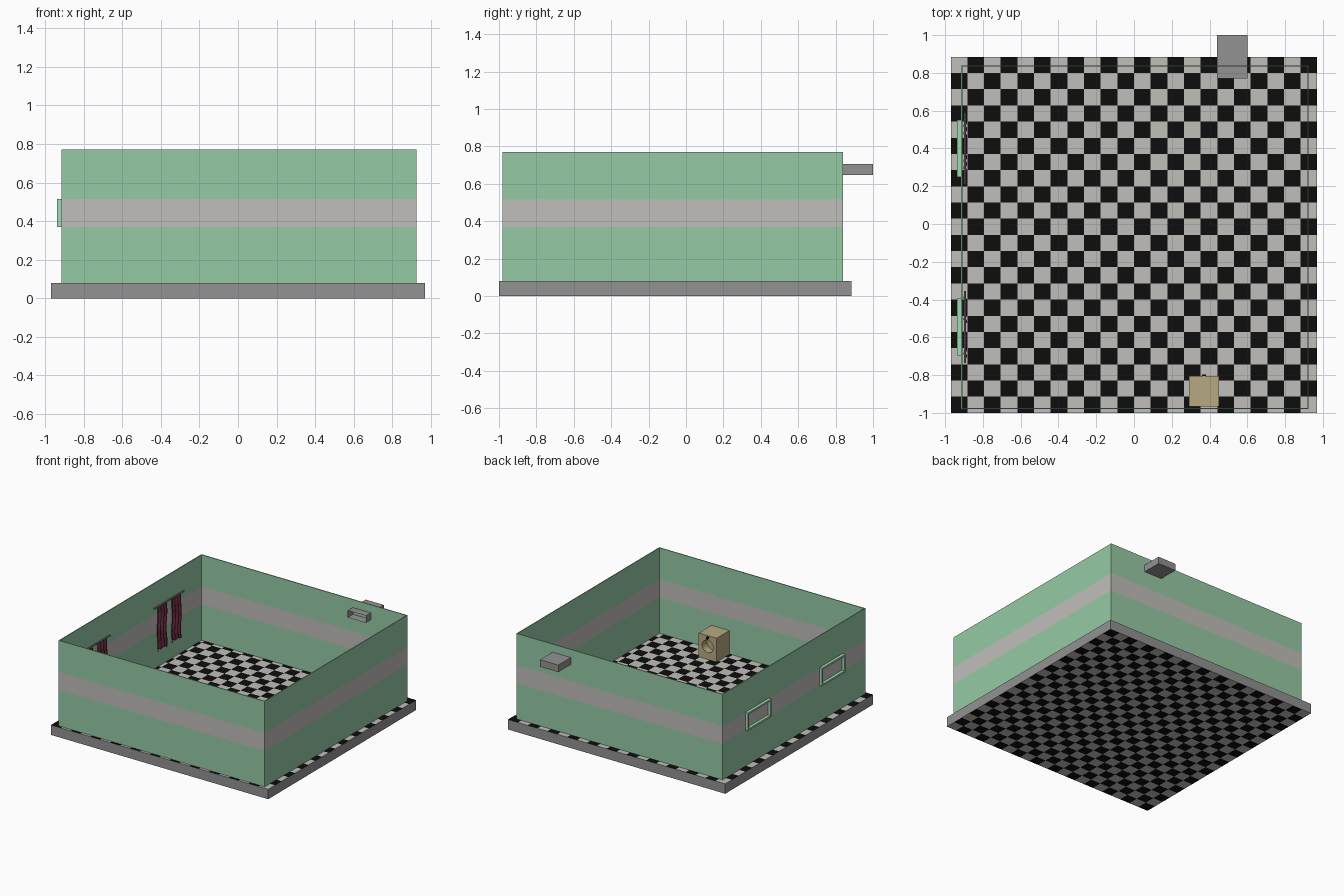
import bpy, bmesh, math
from mathutils import Matrix, Vector

cube = bpy.data.objects.get("Cube")
if cube:
    bpy.data.objects.remove(cube, do_unlink=True)


def material(name, rgb):
    m = bpy.data.materials.new(name)
    m.use_nodes = True
    m.diffuse_color = (*rgb, 1)
    m.node_tree.nodes["Principled BSDF"].inputs["Base Color"].default_value = (*rgb, 1)
    return m


GREEN = material("mint green", (0.305, 0.59, 0.376))
STRIPE = material("light grey", (0.533, 0.521, 0.497))
GREY = material("mid grey", (0.292, 0.288, 0.288))
BLACK = material("tile black", (0.004, 0.004, 0.004))
BEIGE = material("beige", (0.468, 0.402, 0.223))
RED = material("dark red", (0.14, 0.023, 0.048))
FRAME = material("pale mint", (0.35, 0.71, 0.45))


def finish(name, bm, *mats):
    me = bpy.data.meshes.new(name)
    bmesh.ops.recalc_face_normals(bm, faces=bm.faces)
    bm.to_mesh(me)
    bm.free()
    for m in mats:
        me.materials.append(m)
    ob = bpy.data.objects.new(name, me)
    bpy.context.collection.objects.link(ob)
    return ob


def add_box(bm, lo, hi):
    lo, hi = Vector(lo), Vector(hi)
    mat = Matrix.Translation((lo + hi) / 2) @ Matrix.Diagonal((*(hi - lo), 1))
    return bmesh.ops.create_cube(bm, size=1, matrix=mat)["verts"]


def box(name, lo, hi, mat):
    bm = bmesh.new()
    add_box(bm, lo, hi)
    return finish(name, bm, mat)


def cylinder(name, centre, radius, depth, mat, axis='Y', sides=24):
    bm = bmesh.new()
    rot = Matrix.Rotation(math.pi / 2, 4, 'X')
    bmesh.ops.create_cone(bm, cap_ends=True, segments=sides, radius1=radius,
                          radius2=radius, depth=depth,
                          matrix=Matrix.Translation(centre) @ rot)
    return finish(name, bm, mat)


# Floor slab, tiled above and below by cell parity
X0, X1, Y0, Y1, FLOOR = -0.97, 0.97, -1.0, 0.885, 0.08
CELLS = 22
bm = bmesh.new()
add_box(bm, (X0, Y0, 0), (X1, Y1, FLOOR))
for k in range(1, CELLS):
    for axis, a, b in ((0, X0, X1), (1, Y0, Y1)):
        co, no = Vector(), Vector()
        co[axis] = a + (b - a) * k / CELLS
        no[axis] = 1
        bmesh.ops.bisect_plane(bm, geom=bm.verts[:] + bm.edges[:] + bm.faces[:],
                               plane_co=co, plane_no=no)
for f in bm.faces:
    if abs(f.normal.z) > 0.5:
        c = f.calc_center_median()
        i = int((c.x - X0) / (X1 - X0) * CELLS)
        j = int((c.y - Y0) / (Y1 - Y0) * CELLS)
        f.material_index = 2 if (i + j) % 2 == 0 else 1
finish("floor", bm, GREY, STRIPE, BLACK)

# Thin walls: a ring with a grey band between two green ones
WX0, WX1, WY0, WY1, T = -0.915, 0.925, -0.98, 0.84, 0.007
LEVELS = (FLOOR, 0.37, 0.515, 0.77)
bm = bmesh.new()


def ring(z, d):
    pts = ((WX0 + d, WY0 + d), (WX1 - d, WY0 + d), (WX1 - d, WY1 - d), (WX0 + d, WY1 - d))
    return [bm.verts.new((x, y, z)) for x, y in pts]


def bridge(a, b, idx):
    for k in range(4):
        n = (k + 1) % 4
        bm.faces.new((a[k], a[n], b[n], b[k])).material_index = idx


outer = [ring(z, 0) for z in LEVELS]
inner = [ring(z, T) for z in LEVELS]
for k in range(3):
    for side in (outer, inner):
        bridge(side[k], side[k + 1], k % 2)
bridge(outer[0], inner[0], 0)
bridge(outer[3], inner[3], 0)
finish("walls", bm, GREEN, STRIPE)


# Window frames outside, curtains and rods inside
def window(tag, yc):
    half, bar, z0, z1 = 0.15, 0.014, LEVELS[1], LEVELS[2]
    xa, xb = -0.938, WX0
    bm = bmesh.new()
    for s in (-1, 1):
        ya, yb = sorted((yc + s * half, yc + s * (half - bar)))
        add_box(bm, (xa, ya, z0), (xb, yb, z1))
    for z in (z0, z1 - bar):
        add_box(bm, (xa, yc - half + bar, z), (xb, yc + half - bar, z + bar))
    finish(tag + "_window_frame", bm, FRAME)

    cylinder(tag + "_curtain_rod", (-0.895, yc, 0.575), 0.006, 0.38, GREY, sides=8)
    for s, side in ((-1, "front"), (1, "back")):
        bm = bmesh.new()
        bmesh.ops.create_grid(bm, x_segments=24, y_segments=6, size=0.5)
        for v in bm.verts:
            u, w = v.co.x, v.co.y
            z = 0.4 + 0.35 * w
            sway = 0.006 * math.sin(9 * w + s)
            fold = 0.007 * math.sin(u * math.tau * 3.5)
            v.co = (-0.893 + fold, yc + s * 0.092 + u * 0.13 + sway,
                    z + (0.008 * math.sin(u * 14) if w < -0.49 else 0))
        ob = finish(f"{tag}_curtain_{side}", bm, RED)
        mod = ob.modifiers.new("thickness", 'SOLIDIFY')
        mod.thickness = 0.004
        mod.offset = 0


window("back", 0.40)
window("front", -0.545)

# Vent duct through the back wall, hollow on the room side
bm = bmesh.new()
add_box(bm, (0.44, 0.77, 0.648), (0.602, 1.0, 0.705))
mouth = min(bm.faces, key=lambda f: f.calc_center_median().y)
bmesh.ops.inset_region(bm, faces=[mouth], thickness=0.01)
bmesh.ops.translate(bm, verts=mouth.verts, vec=(0, 0.15, 0))
finish("vent_duct", bm, GREY)

# Washing machine with a round recessed door and a knob
machine = box("washing_machine", (0.29, -0.967, FLOOR), (0.45, -0.805, 0.272), BEIGE)
cutter = cylinder("door_cutter", (0.37, -0.805, 0.185), 0.05, 0.12, BEIGE)
cutter.hide_render = True
cutter.hide_viewport = True
mod = machine.modifiers.new("door_opening", 'BOOLEAN')
mod.operation = 'DIFFERENCE'
mod.object = cutter
mod.solver = 'EXACT'
cylinder("machine_knob", (0.37, -0.802, 0.256), 0.011, 0.012, BLACK, sides=12)
